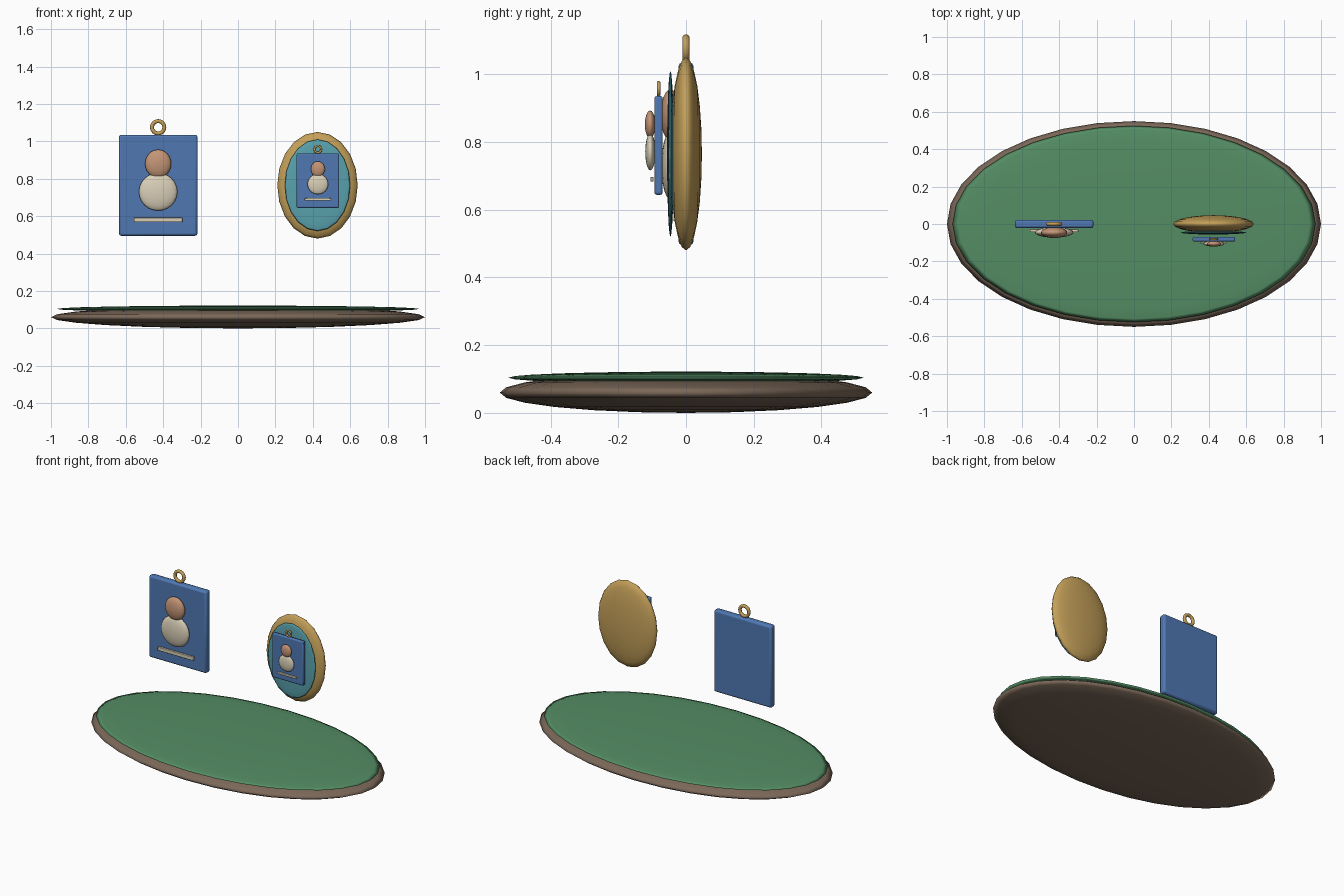
import bpy, math

if "Cube" in bpy.data.objects:
    bpy.data.objects.remove(bpy.data.objects["Cube"])


def material(name, rgb):
    m = bpy.data.materials.new(name)
    m.diffuse_color = (*rgb, 1)
    m.use_nodes = True
    m.node_tree.nodes["Principled BSDF"].inputs["Base Color"].default_value = m.diffuse_color
    return m


BROWN = material("brown", (0.20, 0.14, 0.10))
GREEN = material("green", (0.09, 0.27, 0.13))
GOLD = material("gold", (0.55, 0.35, 0.10))
TEAL = material("teal", (0.10, 0.36, 0.42))
BLUE = material("blue", (0.08, 0.19, 0.45))
SKIN = material("tan", (0.55, 0.30, 0.18))
CREAM = material("cream", (0.70, 0.63, 0.48))


def finish(name, mat):
    ob = bpy.context.object
    ob.name = name
    ob.data.materials.append(mat)
    return ob


def ellipsoid(name, loc, radii, mat, seg, rings, facing=False):
    """Scaled sphere; facing=True turns its pole towards the front."""
    bpy.ops.mesh.primitive_uv_sphere_add(segments=seg, ring_count=rings, radius=1)
    ob = finish(name, mat)
    if facing:
        ob.rotation_euler.x = math.pi / 2
        bpy.ops.object.transform_apply(location=False, rotation=True, scale=False)
    ob.scale = radii
    ob.location = loc
    bpy.ops.object.transform_apply(location=False, rotation=False, scale=True)
    bpy.ops.object.shade_smooth()
    return ob


def box(name, loc, size, mat, bevel):
    bpy.ops.mesh.primitive_cube_add(size=1, location=loc)
    ob = finish(name, mat)
    ob.scale = size
    bpy.ops.object.transform_apply(location=False, rotation=False, scale=True)
    mod = ob.modifiers.new("bevel", "BEVEL")
    mod.width = bevel
    mod.segments = 2
    bpy.ops.object.shade_smooth_by_angle()
    return ob


def badge(prefix, cx, cy, cz, s):
    """Portrait card with hanging ring, at scale s."""
    def at(x, y, z):
        return (cx + s * x, cy + s * y, cz + s * z)

    def dim(*v):
        return tuple(s * k for k in v)

    box(prefix + "_card", at(0, 0, 0), dim(0.42, 0.045, 0.54), BLUE, 0.012 * s)
    ellipsoid(prefix + "_head", at(0, -0.046, 0.115), dim(0.07, 0.029, 0.076), SKIN, 24, 12)
    ellipsoid(prefix + "_bust", at(0, -0.045, -0.035), dim(0.103, 0.028, 0.101), CREAM, 24, 12)
    box(prefix + "_name_bar", at(0, -0.036, -0.185), dim(0.26, 0.016, 0.024), CREAM, 0.003 * s)
    bpy.ops.mesh.primitive_torus_add(
        major_radius=0.033 * s, minor_radius=0.0105 * s, major_segments=24,
        minor_segments=10, location=at(0, 0, 0.31), rotation=(math.pi / 2, 0, 0))
    finish(prefix + "_ring", GOLD)
    bpy.ops.object.shade_smooth()


# oval base with felt top
ellipsoid("base", (0, 0, 0.06), (1, 0.55, 0.06), BROWN, 32, 12)
ellipsoid("base_top", (0, 0, 0.104), (0.97, 0.525, 0.018), GREEN, 32, 12)

# large badge
badge("large_badge", -0.427, 0, 0.765, 1.0)

# oval medallion carrying a smaller badge
ellipsoid("medallion_frame", (0.425, 0, 0.765), (0.215, 0.047, 0.285), GOLD, 20, 12, True)
ellipsoid("medallion_inset", (0.425, -0.046, 0.765), (0.175, 0.01, 0.245), TEAL, 20, 12, True)
badge("small_badge", 0.427, -0.081, 0.79, 0.54)
